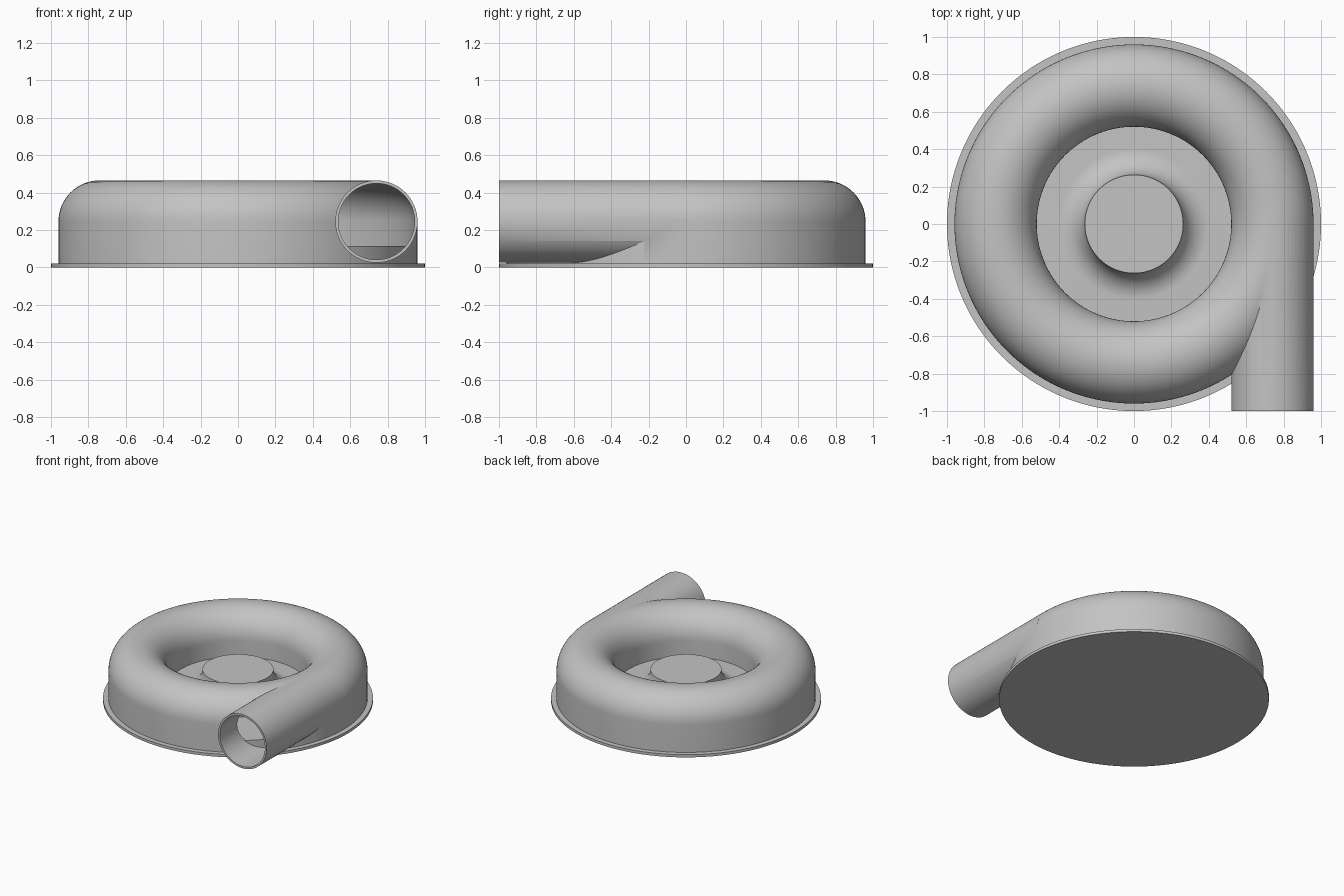
import bpy, bmesh, math
from mathutils import Matrix, Vector

cube = bpy.data.objects.get("Cube")
if cube:
    bpy.data.objects.remove(cube, do_unlink=True)

grey = bpy.data.materials.new("plain grey")
grey.use_nodes = True
grey.diffuse_color = (0.55, 0.55, 0.55, 1)
grey.node_tree.nodes["Principled BSDF"].inputs["Base Color"].default_value = (0.55, 0.55, 0.55, 1)

RING, TUBE, AXIS_Z = 0.74, 0.22, 0.245   # scroll centre radius, tube radius, tube height
WALL = 0.016
SEGMENTS = 160


def make_object(name, bm):
    bmesh.ops.remove_doubles(bm, verts=bm.verts, dist=1e-5)
    bmesh.ops.recalc_face_normals(bm, faces=bm.faces)
    mesh = bpy.data.meshes.new(name)
    bm.to_mesh(mesh)
    bm.free()
    mesh.materials.append(grey)
    obj = bpy.data.objects.new(name, mesh)
    bpy.context.collection.objects.link(obj)
    return obj


def revolve(name, profile, closed=False):
    """Spin a (radius, height) profile around the z axis."""
    bm = bmesh.new()
    verts = [bm.verts.new((r, 0, z)) for r, z in profile]
    pairs = list(zip(verts, verts[1:]))
    if closed:
        pairs.append((verts[-1], verts[0]))
    edges = [bm.edges.new(p) for p in pairs]
    bmesh.ops.spin(bm, geom=verts + edges, cent=(0, 0, 0), axis=(0, 0, 1),
                   angle=math.tau, steps=SEGMENTS, use_merge=True)
    return make_object(name, bm)


def arch(radius, bottom):
    """Half-round arch with straight legs, as a closed ring section."""
    steps = 32
    arc = [(RING + radius * math.cos(math.pi * i / steps),
            AXIS_Z + radius * math.sin(math.pi * i / steps)) for i in range(steps + 1)]
    return [(RING + radius, bottom)] + arc + [(RING - radius, bottom)]


def pipe(name, radius, front, back):
    bm = bmesh.new()
    bmesh.ops.create_cone(bm, cap_ends=True, segments=64, radius1=radius, radius2=radius,
                          depth=back - front)
    place = Matrix.Translation(Vector((RING, (front + back) / 2, AXIS_Z)))
    bmesh.ops.transform(bm, matrix=place @ Matrix.Rotation(math.pi / 2, 4, 'X'), verts=bm.verts)
    return make_object(name, bm)


def activate(obj):
    bpy.ops.object.select_all(action='DESELECT')
    obj.select_set(True)
    bpy.context.view_layer.objects.active = obj


def combine(obj, tool, operation):
    activate(obj)
    mod = obj.modifiers.new("combine", 'BOOLEAN')
    mod.operation, mod.object, mod.solver = operation, tool, 'EXACT'
    bpy.ops.object.modifier_apply(modifier=mod.name)
    bpy.data.objects.remove(tool, do_unlink=True)


# Scroll housing with its outlet pipe, hollowed out
housing = revolve("scroll_housing", arch(TUBE, 0.01), closed=True)
combine(housing, pipe("outlet_pipe", TUBE, -1.0, 0.03), 'UNION')
combine(housing, revolve("cavity", arch(TUBE - WALL, -0.05), closed=True), 'DIFFERENCE')
combine(housing, pipe("bore", TUBE - WALL, -1.1, 0.025), 'DIFFERENCE')

# Hub flaring into the inner floor plate
hub_r, hub_top, floor_z = 0.263, 0.255, 0.115
fillet = hub_top - floor_z
flare = [(hub_r + fillet * (1 - math.cos(a)), hub_top - fillet * math.sin(a))
         for a in (math.pi / 2 * i / 16 for i in range(17))]
hub = revolve("hub_and_floor",
              [(0, hub_top)] + flare + [(0.95, floor_z), (0.95, 0.015), (0, 0.015)])

# Base flange
base = revolve("base_flange", [(0, 0), (1, 0), (1, 0.022), (0, 0.022)])

for part in (housing, hub, base):
    activate(part)
    bpy.ops.object.shade_smooth_by_angle(angle=math.radians(30))
